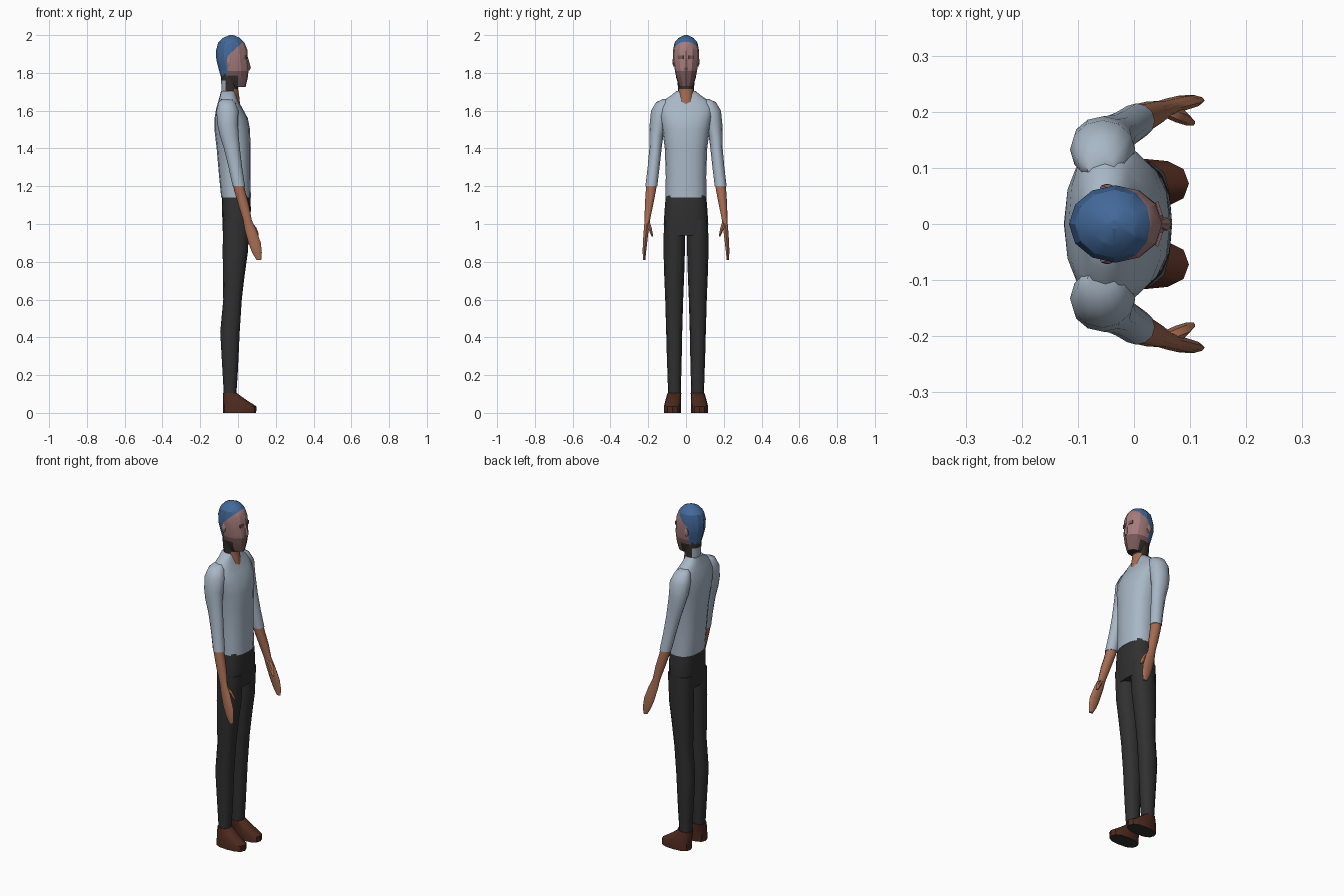
import bpy, bmesh, math
from mathutils import Vector

def mat(name, r, g, b):
    m = bpy.data.materials.new(name)
    m.diffuse_color = (r, g, b, 1)
    return m

HAIR = mat("blue_hair", .055, .14, .32)
FACE = mat("face_skin", .38, .20, .20)
STUB = mat("stubble", .19, .10, .10)
BEARD = mat("dark_beard", .035, .028, .025)
SKIN = mat("arm_skin", .38, .15, .085)
SHIRT = mat("pale_shirt", .39, .47, .56)
PANTS = mat("dark_trousers", .03, .03, .03)
SHOE = mat("brown_leather", .075, .023, .013)

def finish(bm, name, mats, rule=None, angle=50):
    bmesh.ops.recalc_face_normals(bm, faces=bm.faces)
    bm.normal_update()
    if rule:
        for f in bm.faces:
            f.material_index = rule(f.calc_center_median(), f.normal)
    me = bpy.data.meshes.new(name)
    bm.to_mesh(me)
    bm.free()
    for m in mats:
        me.materials.append(m)
    ob = bpy.data.objects.new(name, me)
    bpy.context.collection.objects.link(ob)
    bpy.ops.object.select_all(action='DESELECT')
    ob.select_set(True)
    bpy.context.view_layer.objects.active = ob
    bpy.ops.object.shade_smooth_by_angle(angle=math.radians(angle))
    return ob

def loft(name, rings, mats, n=12, p=2.0, side=1, rule=None, cuts=(), angle=50):
    """Skin horizontal rings given as (z, x0, x1, y0, y1)."""
    bm = bmesh.new()
    rows = []
    for z, x0, x1, y0, y1 in rings:
        row = []
        for i in range(n):
            t = 2 * math.pi * i / n
            c, s = math.cos(t), math.sin(t)
            c = math.copysign(abs(c) ** (2 / p), c)
            s = math.copysign(abs(s) ** (2 / p), s)
            row.append(bm.verts.new(((x0 + x1) / 2 + c * (x1 - x0) / 2,
                                     side * ((y0 + y1) / 2 + s * (y1 - y0) / 2), z)))
        rows.append(row)
    for a, b in zip(rows, rows[1:]):
        for i in range(n):
            j = (i + 1) % n
            bm.faces.new((a[i], a[j], b[j], b[i]))
    bm.faces.new(rows[0])
    bm.faces.new(rows[-1])
    for co, no in cuts:
        bmesh.ops.bisect_plane(bm, geom=bm.verts[:] + bm.edges[:] + bm.faces[:],
                               plane_co=co, plane_no=no)
    return finish(bm, name, mats, rule, angle)

def sym(rows):
    return [(z, x0, x1, -w, w) for z, x0, x1, w in rows]

# Torso in shirt
loft("shirt_torso", sym([
    (1.14, -.089, .068, .109), (1.25, -.100, .066, .107), (1.40, -.113, .066, .112),
    (1.50, -.125, .064, .126), (1.56, -.124, .052, .138), (1.61, -.116, .025, .148),
    (1.65, -.104, .002, .125), (1.68, -.096, -.008, .080), (1.705, -.090, -.015, .050)]),
    [SHIRT], n=16, p=2.4)

# Trousers: pelvis
loft("trouser_hips", sym([
    (.94, -.080, .058, .114), (1.00, -.082, .065, .118),
    (1.08, -.085, .068, .113), (1.16, -.086, .065, .106)]), [PANTS], n=16, p=2.6)

# Neck: skin at the throat, collar behind, beard shadow at the sides
def neck_rule(c, n):
    if c.x > -.012 and c.z < 1.72:
        return 1
    return 2 if c.x < -.07 and c.z < 1.76 else 0

loft("neck", sym([
    (1.62, -.085, .012, .042), (1.68, -.087, .006, .042), (1.715, -.087, .000, .042),
    (1.76, -.090, .002, .046), (1.80, -.092, .002, .048)]),
    [BEARD, SKIN, SHIRT], rule=neck_rule)

# Head with hairline, jaw and stubble cut in
def head_rule(c, n):
    if (c.z - 1.89) > .9 * (c.x + .055) and (c.x < -.055 or c.z > 1.89):
        return 0 if c.z > 1.775 else 3
    if c.x < -.055 and c.z > 1.775:
        return 0
    if c.z < 1.785 and c.x < .0 or n.z < -.8:
        return 3
    return 2 if c.z < 1.81 else 1

loft("head", sym([
    (1.725, -.060, .040, .034), (1.77, -.088, .051, .051), (1.825, -.104, .057, .061),
    (1.87, -.115, .052, .068), (1.92, -.116, .050, .069), (1.96, -.105, .034, .061),
    (1.985, -.080, .010, .040), (2.0, -.045, -.025, .008)]),
    [HAIR, FACE, STUB, BEARD], rule=head_rule, angle=25,
    cuts=[(Vector((-.055, 0, 1.89)), Vector((-.9, 0, 1))),
          (Vector((-.055, 0, 1.89)), Vector((1, 0, 0))),
          (Vector((0, 0, 1.785)), Vector((0, 0, 1))),
          (Vector((0, 0, 1.81)), Vector((0, 0, 1))),
          (Vector((0, 0, 1.8)), Vector((1, 0, 0)))])

# Nose
loft("nose", sym([(1.812, .035, .060, .012), (1.828, .035, .068, .013),
                  (1.885, .035, .052, .006)]), [FACE], n=6, angle=20)

for side, tag in ((1, "left"), (-1, "right")):
    # Legs
    loft(tag + "_trouser_leg", [
        (.08, -.074, -.010, .028, .094), (.20, -.081, -.002, .025, .098),
        (.32, -.088, .004, .022, .102), (.43, -.094, .009, .020, .105),
        (.60, -.078, .020, .015, .110), (.72, -.080, .034, .010, .115),
        (.85, -.081, .052, .006, .119), (1.02, -.080, .062, .006, .117)],
        [PANTS], n=12, p=2.3, side=side)

    # Shoes with dark soles
    loft(tag + "_shoe", [
        (0, -.080, .096, .027, .117), (.034, -.080, .098, .027, .117),
        (.070, -.080, .042, .026, .108), (.105, -.080, -.006, .025, .098)],
        [SHOE, PANTS], n=12, p=2.5, side=side, angle=40,
        rule=lambda c, n: 1 if n.z < -.9 else 0)

    # Sleeves
    loft(tag + "_sleeve", [
        (1.662, -.085, -.035, .085, .120), (1.645, -.102, -.015, .075, .158),
        (1.60, -.114, .002, .080, .185), (1.53, -.110, .000, .100, .192),
        (1.47, -.097, .003, .120, .193), (1.40, -.075, .010, .129, .194),
        (1.30, -.050, .022, .140, .203), (1.20, -.028, .037, .152, .215)],
        [SHIRT], n=12, side=side)

    # Forearm and hand
    loft(tag + "_forearm_hand", [
        (1.23, -.032, .030, .151, .209), (1.18, -.021, .037, .157, .214),
        (1.10, .002, .058, .173, .219), (1.02, .027, .073, .190, .220),
        (.97, .036, .096, .197, .224), (.90, .055, .121, .205, .229),
        (.85, .074, .126, .211, .230), (.81, .098, .123, .215, .227)],
        [SKIN], n=10, side=side)

    # Thumb
    loft(tag + "_thumb", [
        (1.01, .045, .072, .190, .215), (.98, .065, .098, .180, .205),
        (.95, .086, .109, .175, .190), (.935, .098, .109, .175, .183)],
        [SKIN], n=6, side=side)

    # Eye plate
    bm = bmesh.new()
    bmesh.ops.create_cube(bm, size=1)
    bmesh.ops.scale(bm, vec=(.006, .026, .018), verts=bm.verts)
    ob = finish(bm, tag + "_eye", [STUB])
    ob.location = (.0445, side * .027, 1.882)
    ob.rotation_euler = (0, 0, side * math.radians(18))

    # Ear
    bm = bmesh.new()
    bmesh.ops.create_icosphere(bm, subdivisions=1, radius=1)
    bmesh.ops.scale(bm, vec=(.014, .007, .028), verts=bm.verts)
    ob = finish(bm, tag + "_ear", [FACE])
    ob.location = (-.048, side * .065, 1.86)
